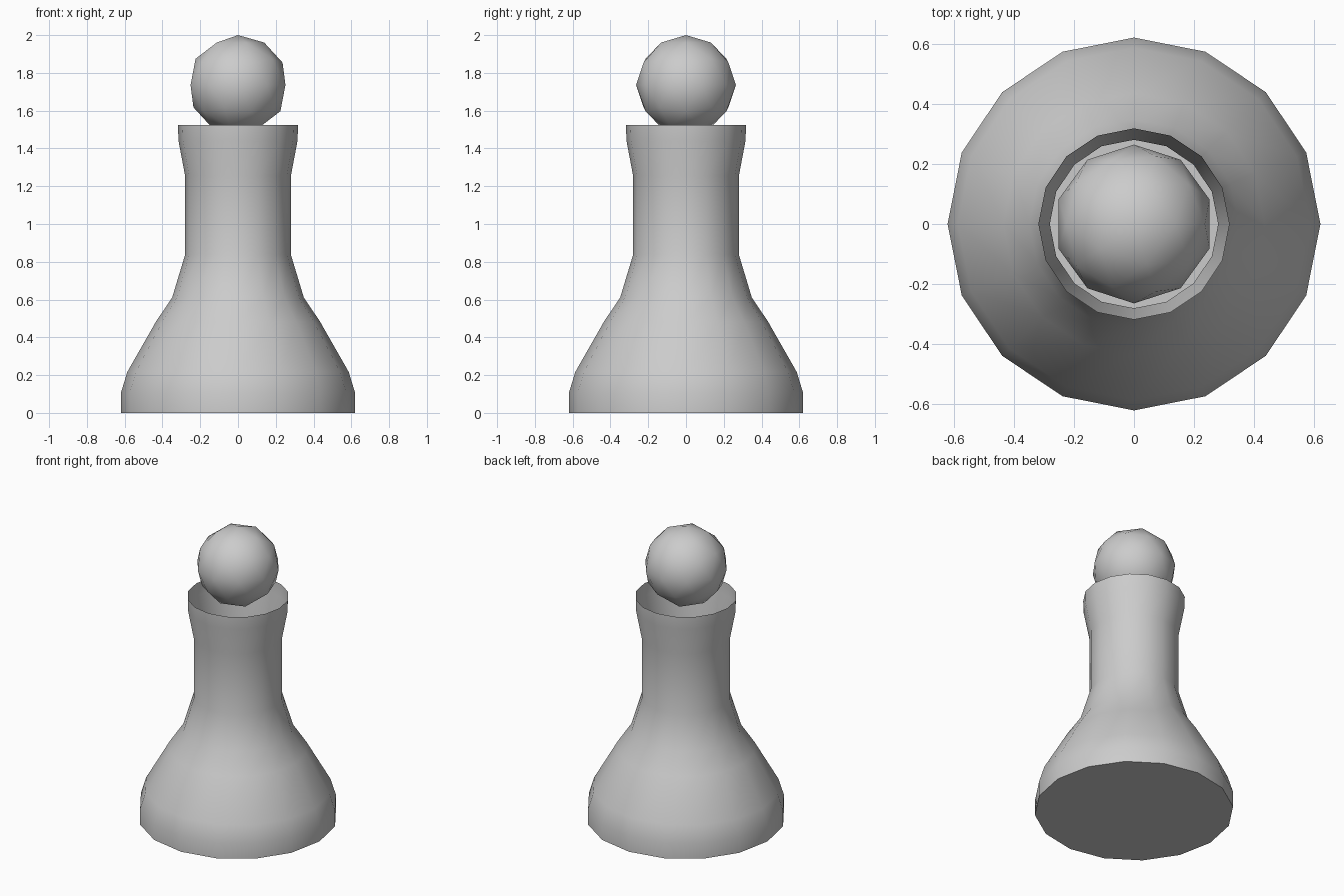
import bpy, bmesh
from math import cos, sin, tau, radians

if "Cube" in bpy.data.objects:
    bpy.data.objects.remove(bpy.data.objects["Cube"])

SIDES = 16
PROFILE = [(0.62, 0.0), (0.62, 0.106), (0.586, 0.217), (0.435, 0.482),
           (0.348, 0.612), (0.28, 0.838), (0.28, 1.255), (0.315, 1.44),
           (0.318, 1.525)]


def smooth(obj):
    bpy.ops.object.select_all(action='DESELECT')
    obj.select_set(True)
    bpy.context.view_layer.objects.active = obj
    bpy.ops.object.shade_smooth_by_angle(angle=radians(40))


def lathe(name, profile):
    """Turn a profile around z: closed at the bottom, open at the top."""
    bm = bmesh.new()
    rings = [[bm.verts.new((r * cos(tau * i / SIDES), r * sin(tau * i / SIDES), z))
              for i in range(SIDES)] for r, z in profile]
    bm.faces.new(rings[0][::-1])
    for low, high in zip(rings, rings[1:]):
        for i in range(SIDES):
            j = (i + 1) % SIDES
            bm.faces.new((low[i], low[j], high[j], high[i]))
    mesh = bpy.data.meshes.new(name)
    bm.to_mesh(mesh)
    bm.free()
    obj = bpy.data.objects.new(name, mesh)
    bpy.context.collection.objects.link(obj)
    return obj


# Hollow body with flared open collar
smooth(lathe("pawn_body", PROFILE))

# Ball head resting in the collar
R = 0.264
bpy.ops.mesh.primitive_ico_sphere_add(subdivisions=2, radius=R, location=(0, 0, 2 - R))
head = bpy.context.object
head.name = "pawn_head"
smooth(head)
